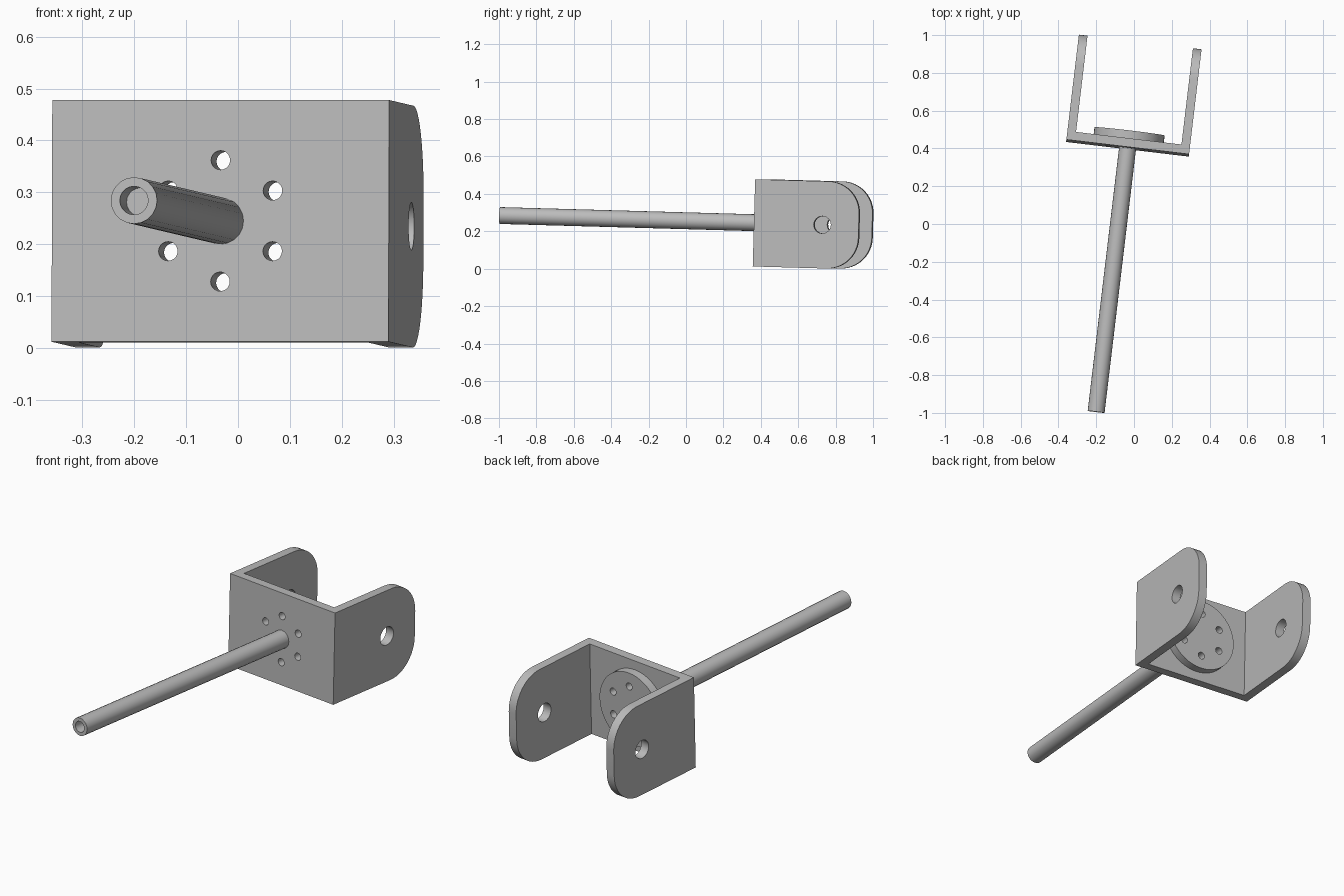
import bpy, bmesh, math
from mathutils import Matrix, Vector

cube = bpy.data.objects.get("Cube")
if cube:
    bpy.data.objects.remove(cube)

# Overall placement: the assembly is modelled square, then yawed and pitched
PLACE = (Matrix.Translation((-0.034, 0.402, 0.245))
         @ Matrix.Rotation(math.radians(-6.8), 4, 'Z')
         @ Matrix.Rotation(math.radians(-1.6), 4, 'X'))

W, H, T = 0.327, 0.233, 0.046      # half width, half height, sheet thickness
ARM, ROUND = 0.564, 0.168          # arm reach and corner radius
HUB_R, HUB_T = 0.187, 0.043
ROD_R, ROD_LEN = 0.045, 1.407

steel = bpy.data.materials.new("grey steel")
steel.use_nodes = True
grey = (0.5, 0.5, 0.5, 1)
steel.diffuse_color = grey
steel.node_tree.nodes["Principled BSDF"].inputs["Base Color"].default_value = grey


def finish(bm, name):
    bmesh.ops.recalc_face_normals(bm, faces=bm.faces)
    mesh = bpy.data.meshes.new(name)
    bm.to_mesh(mesh)
    bm.free()
    mesh.materials.append(steel)
    ob = bpy.data.objects.new(name, mesh)
    bpy.context.collection.objects.link(ob)
    return ob


def add_cylinder(bm, start, end, radius, sides):
    a, b = Vector(start), Vector(end)
    turn = (b - a).to_track_quat('Z', 'Y').to_matrix().to_4x4()
    bmesh.ops.create_cone(bm, cap_ends=True, segments=sides, radius1=radius,
                          radius2=radius, depth=(b - a).length,
                          matrix=Matrix.Translation((a + b) / 2) @ turn)


def cylinder(name, *args):
    bm = bmesh.new()
    add_cylinder(bm, *args)
    return finish(bm, name)


def cut(ob, holes):
    bm = bmesh.new()
    for hole in holes:
        add_cylinder(bm, *hole)
    cutter = finish(bm, "cutter")
    cutter.hide_render = True
    mod = ob.modifiers.new("holes", 'BOOLEAN')
    mod.operation = 'DIFFERENCE'
    mod.solver = 'EXACT'
    mod.object = cutter
    bpy.context.view_layer.objects.active = ob
    bpy.ops.object.modifier_apply(modifier=mod.name)
    bpy.data.objects.remove(cutter)


# U-shaped bracket: extruded outline with rounded arm ends
bm = bmesh.new()
half = [(W, 0), (W, ARM), (W - T, ARM), (W - T, T)]
outline = half + [(-x, y) for x, y in reversed(half)]
base = bm.faces.new([bm.verts.new((x, y, -H)) for x, y in outline])
up = bmesh.ops.extrude_face_region(bm, geom=[base])["geom"]
bmesh.ops.translate(bm, vec=(0, 0, 2 * H),
                    verts=[v for v in up if isinstance(v, bmesh.types.BMVert)])
corners = [e for e in bm.edges
           if all(v.co.y > ARM - 0.001 for v in e.verts)
           and abs(e.verts[0].co.z - e.verts[1].co.z) < 0.001]
bmesh.ops.bevel(bm, geom=corners, offset=ROUND, segments=12, profile=0.5,
                affect='EDGES', clamp_overlap=False)
bracket = finish(bm, "bracket")

# Mounting disc on the inside, and the long rod on the outside
disc = cylinder("mounting_disc", (0, T, 0), (0, T + HUB_T, 0), HUB_R, 48)
rod = cylinder("rod", (0, 0.01, 0), (0, -ROD_LEN, 0), ROD_R, 20)

# Bolt circle, pivot holes and the blind bore in the rod tip
bolts = []
for i in range(6):
    a = math.radians(30 + 60 * i)
    x, z = 0.117 * math.cos(a), 0.117 * math.sin(a)
    bolts.append(((x, -0.1, z), (x, 0.2, z), 0.0185, 20))
pivot = ((-0.5, 0.368, 0), (0.5, 0.368, 0), 0.046, 32)
cut(bracket, bolts + [pivot])
cut(disc, bolts)
cut(rod, [((0, -ROD_LEN - 0.05, 0), (0, -ROD_LEN + 0.11, 0), 0.0275, 20)])

for ob in (bracket, disc, rod):
    ob.data.transform(PLACE)
    bpy.ops.object.select_all(action='DESELECT')
    ob.select_set(True)
    bpy.context.view_layer.objects.active = ob
    bpy.ops.object.shade_smooth_by_angle(angle=math.radians(30))
